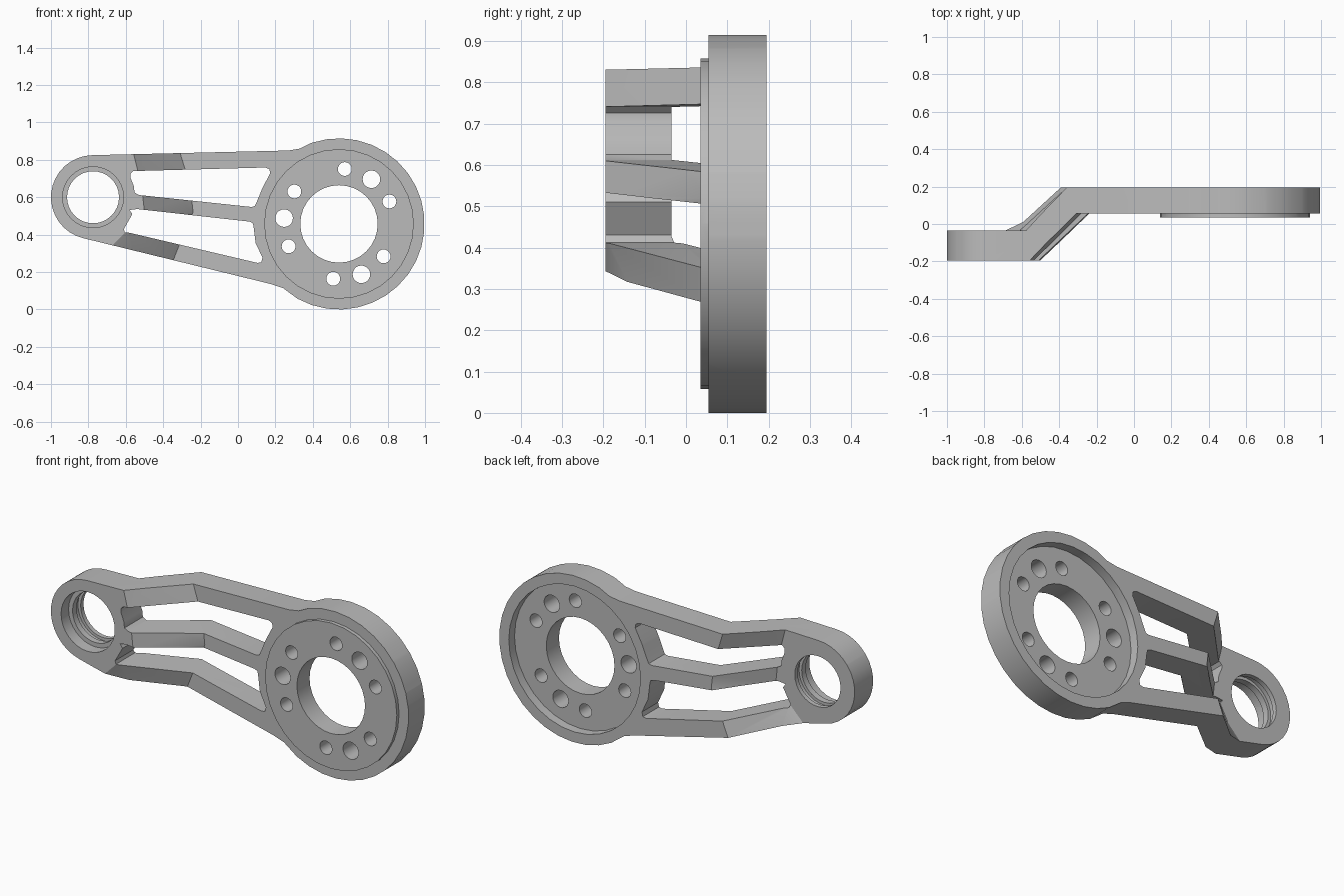
import bpy
import bmesh
from math import sin, cos, radians

if "Cube" in bpy.data.objects:
    bpy.data.objects.remove(bpy.data.objects["Cube"])

grey = bpy.data.materials.new("machined grey")
grey.use_nodes = True
GREY = (0.5, 0.5, 0.5, 1)
grey.diffuse_color = GREY
grey.node_tree.nodes["Principled BSDF"].inputs["Base Color"].default_value = GREY

HUB, RING = (-0.775, 0.6), (0.54, 0.4575)


def arc(centre, r, start, end, steps):
    """Points on an arc in the x-z plane, angles in degrees."""
    angles = [radians(start + (end - start) * i / steps) for i in range(steps + 1)]
    return [(centre[0] + r * cos(a), centre[1] + r * sin(a)) for a in angles]


def loft(name, sections):
    """Closed solid through rings of matching 3D points."""
    bm = bmesh.new()
    rings = [[bm.verts.new(p) for p in s] for s in sections]
    n = len(rings[0])
    bm.faces.new(rings[0])
    bm.faces.new(rings[-1])
    for a, b in zip(rings, rings[1:]):
        for i in range(n):
            j = (i + 1) % n
            bm.faces.new((a[i], a[j], b[j], b[i]))
    if len(sections) > 2:
        bmesh.ops.triangulate(bm, faces=bm.faces[:])
    bmesh.ops.recalc_face_normals(bm, faces=bm.faces)
    mesh = bpy.data.meshes.new(name)
    bm.to_mesh(mesh)
    bm.free()
    mesh.materials.append(grey)
    ob = bpy.data.objects.new(name, mesh)
    bpy.context.collection.objects.link(ob)
    return ob


def prism(name, outline, y0, y1):
    return loft(name, [[(x, y, z) for x, z in outline] for y in (y0, y1)])


def disc(name, centre, r, y0, y1, steps=32):
    return prism(name, arc(centre, r, 0, 360, steps)[:-1], y0, y1)


def combine(target, tool, operation):
    """Apply a boolean and discard the tool."""
    tool.hide_render = True
    mod = target.modifiers.new("combine", 'BOOLEAN')
    mod.object, mod.operation, mod.solver = tool, operation, 'EXACT'
    bpy.context.view_layer.objects.active = target
    bpy.ops.object.modifier_apply(modifier=mod.name)
    bpy.data.objects.remove(tool)


# Arm silhouette: hub arc, lower edge, ring arc, upper edge
silhouette = (arc(HUB, 0.225, 91, 257, 16)
              + [(0.18, 0.135), (0.24, 0.115)]
              + arc(RING, 0.4575, -119, 109, 22)
              + [(0.33, 0.86), (0.27, 0.85)])
arm = prism("offset_arm", silhouette, -0.5, 0.5)

# Joggled thickness; the bend lines (z, foot x, head x) wander with height
bends = [(-0.1, -1.11, -0.49), (0.43, -0.585, -0.28), (0.52, -0.5, -0.24),
         (0.61, -0.51, -0.25), (0.74, -0.535, -0.28), (1.0, -0.6, -0.36)]
slab = loft("joggled_slab", [
    [(x, y, z) for x, y in [
        (-1.5, -0.195), (foot, -0.195), (head, 0.055), (1.5, 0.055),
        (1.5, 0.195), (head - 0.05, 0.195), (foot - 0.02, -0.035), (-1.5, -0.035)]]
    for z, foot, head in bends])
combine(arm, slab, 'INTERSECT')

# Raised round boss on the front of the ring
combine(arm, disc("front_boss", RING, 0.4, 0.035, 0.1), 'UNION')

# Two long windows between the three spokes
upper = [(-0.56, 0.74), (-0.575, 0.725), (-0.575, 0.705), (-0.557, 0.66),
         (-0.553, 0.625), (-0.53, 0.612), (0.072, 0.548), (0.09, 0.553), (0.1, 0.575),
         (0.131, 0.65), (0.172, 0.728), (0.168, 0.75), (0.147, 0.759)]
lower = [(-0.58, 0.532), (-0.54, 0.537), (0.061, 0.47), (0.078, 0.463), (0.083, 0.446),
         (0.094, 0.356), (0.131, 0.277), (0.125, 0.253), (0.104, 0.249),
         (-0.58, 0.41), (-0.605, 0.412), (-0.61, 0.43), (-0.565, 0.51)]
for outline in (upper, lower):
    combine(arm, prism("window_cutter", outline, -0.5, 0.5), 'DIFFERENCE')

# Hub bore with a central retaining lip
combine(arm, disc("bore_cutter", HUB, 0.139, -0.5, 0.5), 'DIFFERENCE')
combine(arm, disc("front_bore_cutter", HUB, 0.163, -0.5, -0.13), 'DIFFERENCE')
combine(arm, disc("back_bore_cutter", HUB, 0.155, -0.095, -0.06), 'DIFFERENCE')

# Ring bore and recessed back
combine(arm, disc("ring_bore_cutter", RING, 0.207, -0.5, 0.5), 'DIFFERENCE')
combine(arm, disc("recess_cutter", RING, 0.4, 0.145, 0.5), 'DIFFERENCE')

# Three groups of bolt holes, the middle one larger
for base in (54, 174, 294):
    for step, r in ((-30, 0.037), (0, 0.047), (30, 0.037)):
        spot = arc(RING, 0.295, base + step, 0, 1)[0]
        combine(arm, disc("bolt_cutter", spot, r, -0.5, 0.5, 20), 'DIFFERENCE')

bpy.ops.object.select_all(action='DESELECT')
arm.select_set(True)
bpy.context.view_layer.objects.active = arm
bpy.ops.object.shade_smooth_by_angle(angle=radians(25))
